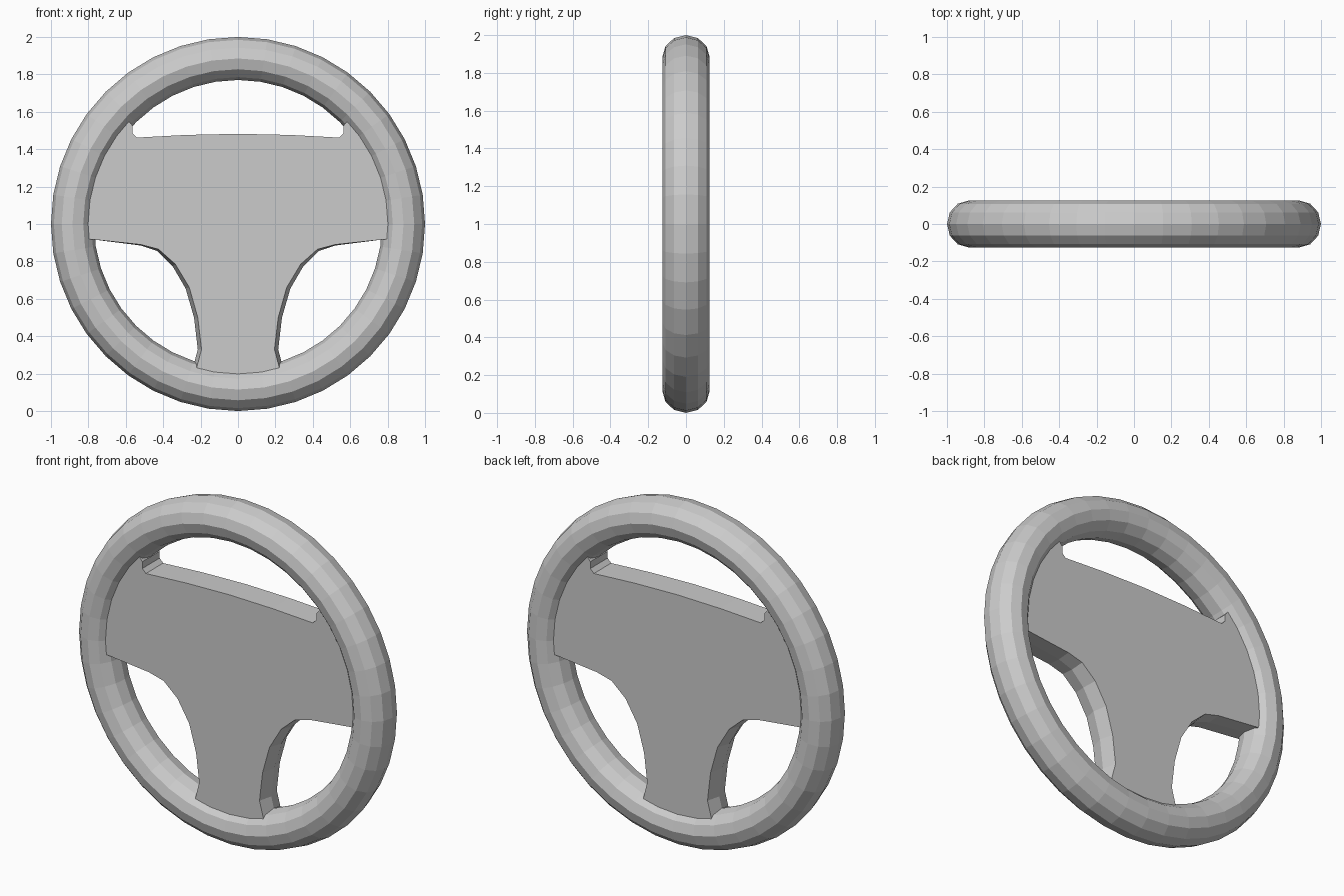
import bpy, bmesh, math

if "Cube" in bpy.data.objects:
    bpy.data.objects.remove(bpy.data.objects["Cube"])

CENTRE = 1.0       # height of the wheel hub
HALF = 0.08        # half thickness of the spoke plate

# Rim: low-poly torus, slightly deeper than it is wide
bpy.ops.mesh.primitive_torus_add(
    major_segments=40, minor_segments=12, major_radius=0.885, minor_radius=0.115,
    location=(0, 0, CENTRE), rotation=(math.pi / 2, 0, 0))
rim = bpy.context.object
rim.name = "wheel_rim"
rim.scale = (1, 1, 0.125 / 0.115)

# Spoke plate: right half outline from top to bottom as (x, z, bulge x, bulge z)
half = [(0.28, 1.476, 0, 0), (0.54, 1.462, 0, 0), (0.563, 1.485, 0, 0),
        (0.563, 1.525, 0, 0), (0.61, 1.58, 0, 0)]
# outer edge, buried in the rim
for deg in (36, 28, 20, 12, 4):
    a = math.radians(deg)
    half.append((0.85 * math.cos(a), CENTRE + 0.85 * math.sin(a), 0, 0))
# lower curve running into the bottom spoke
half += [(0.846, 0.922, 0, 0), (0.78, 0.918, 0, 0), (0.52, 0.89, 0, -0.005),
         (0.425, 0.865, 0.005, -0.01), (0.335, 0.785, 0.015, -0.01),
         (0.26, 0.66, 0.02, -0.005), (0.215, 0.50, 0.02, 0),
         (0.195, 0.33, 0.02, 0), (0.22, 0.235, 0.02, 0), (0.23, 0.15, 0, 0)]

outline = [(0, 1.482, 0, 0)] + half + [(0, 0.13, 0, 0)]
outline += [(-x, z, -bx, bz) for x, z, bx, bz in reversed(half)]

bm = bmesh.new()
loops = []
for y, k in ((-HALF, 0), (0, 1), (HALF, 0)):
    loops.append([bm.verts.new((x + k * bx, y, z + k * bz)) for x, z, bx, bz in outline])
n = len(outline)
for a, b in zip(loops, loops[1:]):
    for i in range(n):
        j = (i + 1) % n
        bm.faces.new((a[i], a[j], b[j], b[i]))
bm.faces.new(loops[0])
bm.faces.new(loops[-1][::-1])
bmesh.ops.recalc_face_normals(bm, faces=bm.faces)
mesh = bpy.data.meshes.new("spoke_plate")
bm.to_mesh(mesh)
bm.free()
plate = bpy.data.objects.new("spoke_plate", mesh)
bpy.context.collection.objects.link(plate)
